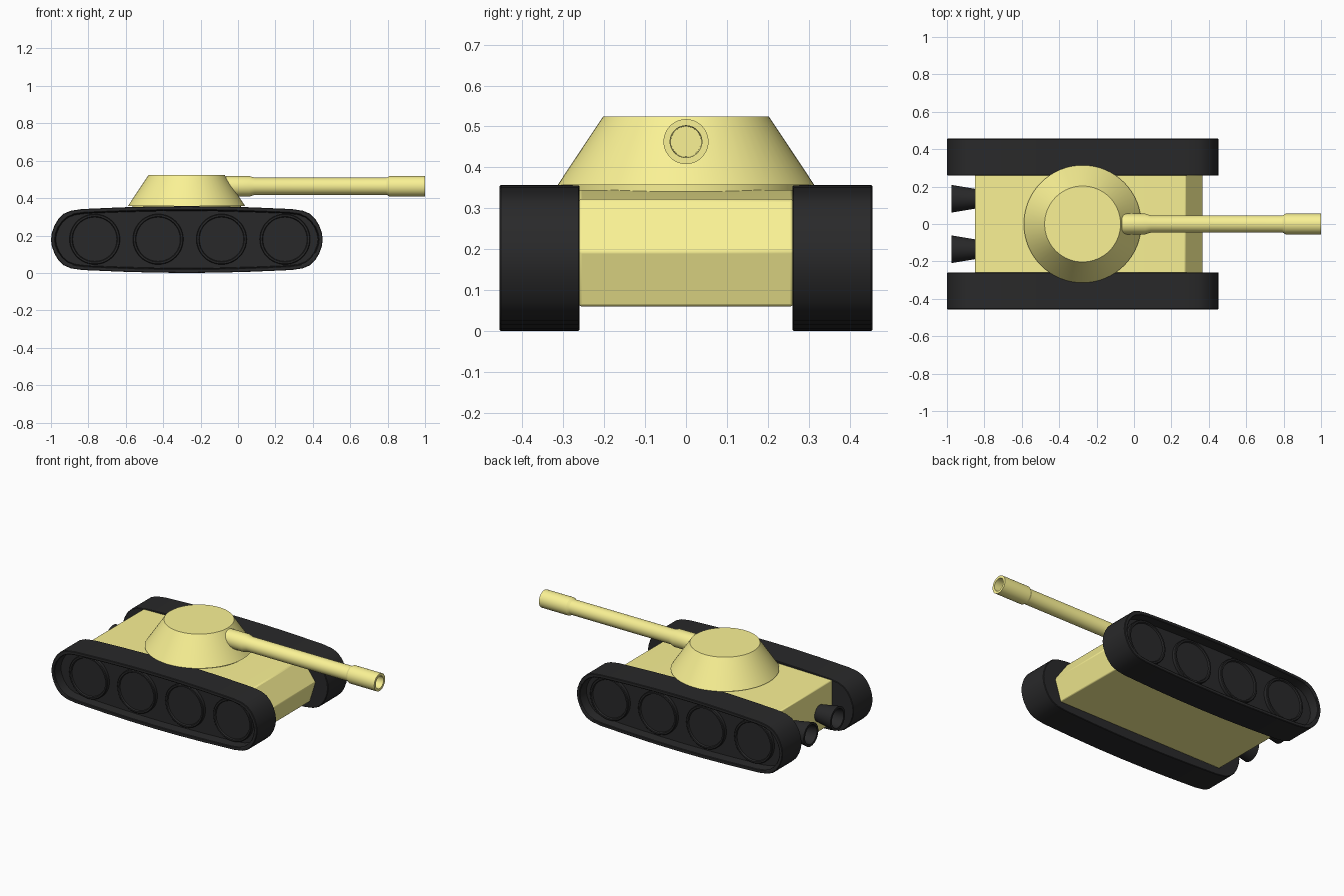
import bpy, bmesh, math
from mathutils import Matrix

if "Cube" in bpy.data.objects:
    bpy.data.objects.remove(bpy.data.objects["Cube"])


def material(name, color):
    m = bpy.data.materials.new(name)
    m.diffuse_color = (*color, 1)
    m.use_nodes = True
    m.node_tree.nodes["Principled BSDF"].inputs["Base Color"].default_value = m.diffuse_color
    return m


SAND = material("sand_paint", (0.96, 0.89, 0.30))
DARK = material("dark_rubber", (0.022, 0.022, 0.023))


def loft(name, loops, mat, caps=True, matrix=None, angle=30):
    """Skin consecutive closed loops of points; optionally cap the two ends."""
    bm = bmesh.new()
    rings = [[bm.verts.new(p) for p in loop] for loop in loops]
    n = len(rings[0])
    for a, b in zip(rings, rings[1:]):
        for i in range(n):
            j = (i + 1) % n
            bm.faces.new((a[i], a[j], b[j], b[i]))
    if caps:
        bm.faces.new(rings[0])
        bm.faces.new(rings[-1])
    if matrix:
        bm.transform(matrix)
    bmesh.ops.recalc_face_normals(bm, faces=bm.faces)
    me = bpy.data.meshes.new(name)
    bm.to_mesh(me)
    bm.free()
    me.materials.append(mat)
    ob = bpy.data.objects.new(name, me)
    bpy.context.collection.objects.link(ob)
    bpy.ops.object.select_all(action='DESELECT')
    ob.select_set(True)
    bpy.context.view_layer.objects.active = ob
    bpy.ops.object.shade_smooth_by_angle(angle=math.radians(angle))
    return ob


def lathe(name, profile, mat, matrix, n=48):
    """Revolve (radius, height) points around z, then place with matrix."""
    loops = [[(r * math.cos(2 * math.pi * i / n), r * math.sin(2 * math.pi * i / n), h)
              for i in range(n)] for r, h in profile]
    return loft(name, loops, mat, matrix=matrix)


# Hull: side profile extruded between the tracks, with softened edges
hull_xz = [(-0.85, 0.06), (0.325, 0.06), (0.367, 0.195), (0.275, 0.322),
           (-0.05, 0.345), (-0.5, 0.345), (-0.85, 0.338)]
hull = loft("hull", [[(x, y, z) for x, z in hull_xz] for y in (-0.262, 0.262)], SAND)
bev = hull.modifiers.new("soft_edges", 'BEVEL')
bev.width, bev.segments = 0.006, 2
bev.limit_method, bev.angle_limit = 'ANGLE', math.radians(25)

# Turret: neck ring and truncated cone
lathe("turret", [(0.29, 0.335), (0.29, 0.357), (0.314, 0.357), (0.203, 0.524)],
      SAND, Matrix.Translation((-0.275, 0, 0)), 64)

# Gun barrel along +x, with collar, muzzle sleeve and bore
along_x = Matrix.Rotation(math.pi / 2, 4, 'Y')
lathe("gun_barrel", [(0.045, -0.072), (0.055, -0.064), (0.055, 0.06), (0.046, 0.09),
                     (0.046, 0.795), (0.055, 0.81), (0.055, 1.0),
                     (0.039, 1.0), (0.037, 0.85)],
      SAND, Matrix.Translation((0, 0, 0.463)) @ along_x)

# Track side outline: a quarter mirrored into a full flattened oval
CX, CZ, HX, HZ = -0.2735, 0.1785, 0.7265, 0.1785
quarter = [(HX, 0.0), (0.722, 0.035), (0.708, 0.075), (0.687, 0.11), (0.658, 0.138),
           (0.62, 0.154), (0.56, 0.163), (0.35, 0.172), (0.17, 0.177), (0.0, HZ)]
half = quarter + [(-x, z) for x, z in quarter[-2::-1]]
outline = half + [(x, -z) for x, z in half[-2:0:-1]]


def track_loop(y, inset):
    sx, sz = 1 - inset / HX, 1 - inset / HZ
    return [(CX + x * sx, y, CZ + z * sz) for x, z in outline]


for side, label in ((-1, "near"), (1, "far")):
    # Track body with a deeply recessed outer panel
    loops = [track_loop(side * y, inset) for y, inset in
             ((0.26, 0.003), (0.263, 0), (0.453, 0), (0.456, 0.003),
              (0.456, 0.018), (0.453, 0.022), (0.395, 0.026))]
    loft(label + "_track", loops, DARK)

    # Four road wheels with raised rims
    outward = Matrix.Rotation(-side * math.pi / 2, 4, 'X')
    for i in range(4):
        place = Matrix.Translation((-0.766 + 0.339 * i, 0, 0.18)) @ outward
        lathe(f"{label}_wheel_{i + 1}",
              [(0.135, 0.385), (0.135, 0.415), (0.131, 0.419), (0.122, 0.419),
               (0.118, 0.41)], DARK, place)

    # Flared exhaust pipe at the rear
    back = Matrix.Translation((0, side * 0.135, 0.175)) @ Matrix.Rotation(-math.pi / 2, 4, 'Y')
    lathe(label + "_exhaust", [(0.051, 0.83), (0.053, 0.85), (0.074, 0.977),
                               (0.060, 0.977), (0.045, 0.87)], DARK, back, 32)
